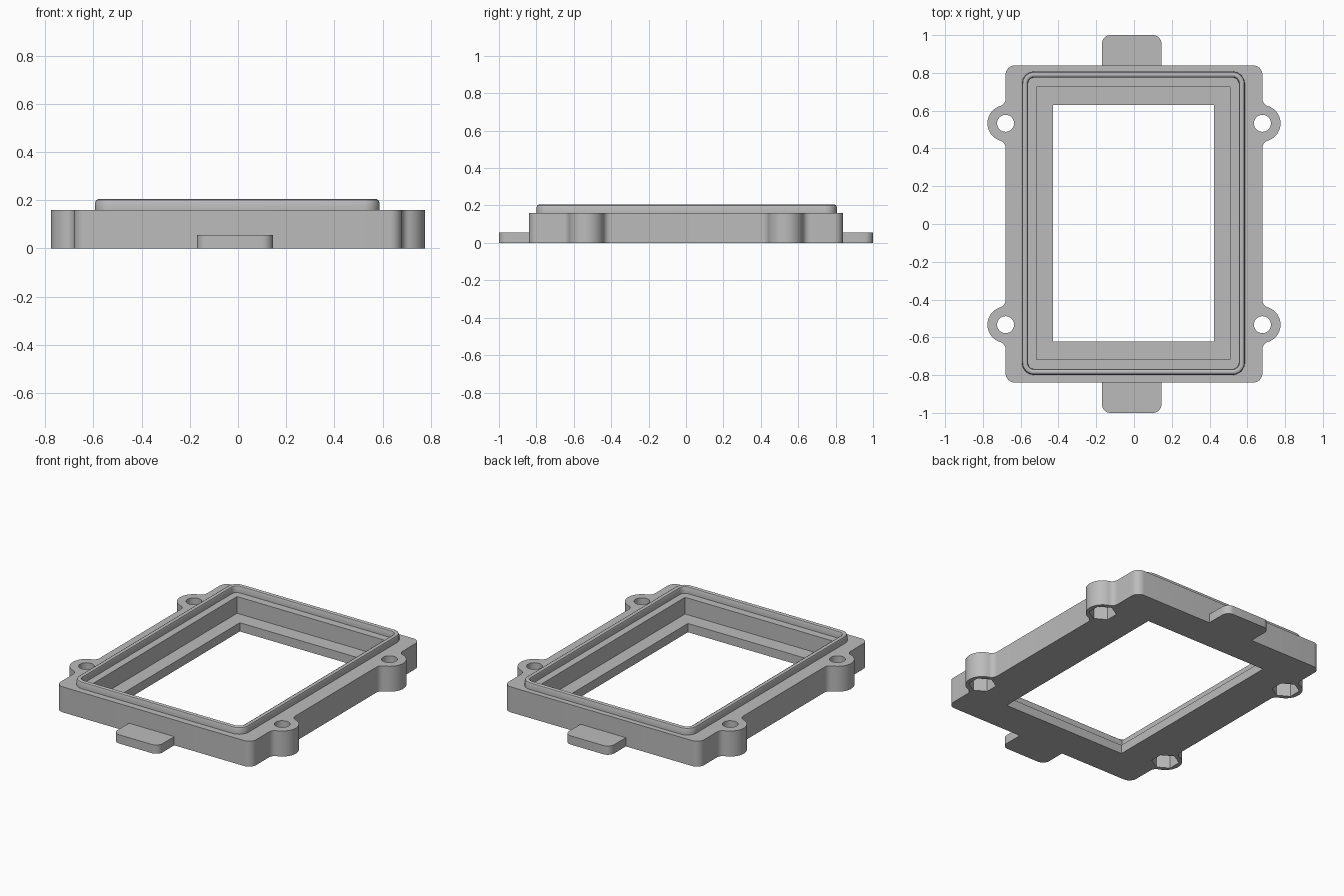
import bpy, bmesh
from math import sin, cos, pi, sqrt, asin

cube = bpy.data.objects.get("Cube")
if cube:
    bpy.data.objects.remove(cube, do_unlink=True)

grey = bpy.data.materials.new("plain grey")
grey.use_nodes = True
grey.diffuse_color = (0.5, 0.5, 0.5, 1)
grey.node_tree.nodes["Principled BSDF"].inputs["Base Color"].default_value = (0.5, 0.5, 0.5, 1)

BODY_X, BODY_Y, BODY_H = 0.68, 0.84, 0.16
EAR_Y, EAR_R, FILLET = 0.533, 0.096, 0.04
OFF_X, OFF_Y = -0.003, 0.004      # frame opening sits slightly off centre
TAB_H = 0.055


def arc(cx, cy, r, a0, a1, n):
    return [(cx + r * cos(a0 + (a1 - a0) * i / n), cy + r * sin(a0 + (a1 - a0) * i / n))
            for i in range(n + 1)]


def rounded_rect(hx, hy, r, cx=0, cy=0, n=8):
    pts = []
    for k, (sx, sy) in enumerate([(1, 1), (-1, 1), (-1, -1), (1, -1)]):
        pts += arc(cx + sx * (hx - r), cy + sy * (hy - r), r, k * pi / 2, (k + 1) * pi / 2, n)
    return pts


def finish(name, bm):
    bmesh.ops.recalc_face_normals(bm, faces=bm.faces)
    mesh = bpy.data.meshes.new(name)
    bm.to_mesh(mesh)
    bm.free()
    mesh.materials.append(grey)
    obj = bpy.data.objects.new(name, mesh)
    bpy.context.collection.objects.link(obj)
    return obj


def prism(name, pts, z0, z1):
    bm = bmesh.new()
    low = [bm.verts.new((x, y, z0)) for x, y in pts]
    high = [bm.verts.new((x, y, z1)) for x, y in pts]
    bm.faces.new(low[::-1])
    bm.faces.new(high)
    for i in range(len(pts)):
        j = (i + 1) % len(pts)
        bm.faces.new((low[i], low[j], high[j], high[i]))
    return finish(name, bm)


def box_points(hx, hy):
    return [(OFF_X + sx * hx, OFF_Y + sy * hy) for sx, sy in [(1, 1), (-1, 1), (-1, -1), (1, -1)]]


def cut(target, cutter):
    cutter.hide_render = True
    mod = target.modifiers.new("cut", "BOOLEAN")
    mod.operation, mod.solver, mod.object = "DIFFERENCE", "EXACT", cutter
    bpy.context.view_layer.objects.active = target
    bpy.ops.object.modifier_apply(modifier=mod.name)
    bpy.data.objects.remove(cutter, do_unlink=True)


def smooth(obj):
    bpy.ops.object.select_all(action="DESELECT")
    obj.select_set(True)
    bpy.context.view_layer.objects.active = obj
    bpy.ops.object.shade_smooth_by_angle(angle=pi / 6)


# Frame outline: one quarter with filleted screw ear, then mirrored
reach = sqrt((EAR_R + FILLET) ** 2 - FILLET ** 2)
tilt = asin(reach / (EAR_R + FILLET))
quarter = arc(BODY_X + FILLET, EAR_Y - reach, FILLET, pi, pi - tilt, 8)
quarter += arc(BODY_X, EAR_Y, EAR_R, -tilt, tilt, 24)[1:-1]
quarter += arc(BODY_X + FILLET, EAR_Y + reach, FILLET, pi + tilt, pi, 8)
quarter += arc(BODY_X - 0.05, BODY_Y - 0.05, 0.05, 0, pi / 2, 8)
half = quarter + [(-x, y) for x, y in reversed(quarter)]
outline = half + [(x, -y) for x, y in reversed(half)]
frame = prism("frame", outline, 0, BODY_H)

# Stepped rectangular opening
cut(frame, prism("recess_cutter", box_points(0.512, 0.722), TAB_H, 0.3))
cut(frame, prism("window_cutter", box_points(0.426, 0.627), -0.1, 0.3))

# Screw holes with hexagonal nut pockets underneath
for sx in (-1, 1):
    for sy in (-1, 1):
        x, y = sx * BODY_X, sy * EAR_Y
        cut(frame, prism("hole_cutter", arc(x, y, 0.045, 0, 2 * pi, 32)[:-1], -0.1, 0.3))
        cut(frame, prism("nut_cutter", arc(x, y, 0.079, pi / 2, 5 * pi / 2, 6)[:-1], -0.1, 0.08))
smooth(frame)

# Rounded sealing bead around the opening
profile = [(0, 0.16), (0, 0.19), (0.004, 0.2), (0.013, 0.205), (0.019, 0.205),
           (0.028, 0.2), (0.032, 0.19), (0.032, 0.16)]
bm = bmesh.new()
rings = [[bm.verts.new((x, y, z)) for x, y in
          rounded_rect(0.59 - d, 0.803 - d, 0.065 - d, OFF_X, OFF_Y)] for d, z in profile]
for k, ring in enumerate(rings):
    following = rings[(k + 1) % len(rings)]
    for i in range(len(ring)):
        j = (i + 1) % len(ring)
        bm.faces.new((ring[i], ring[j], following[j], following[i]))
smooth(finish("sealing_bead", bm))

# Pull tabs on front and back
for name, s in (("front_tab", -1), ("back_tab", 1)):
    left, right, r = -0.17, 0.145, 0.045
    pts = [(left, BODY_Y), (right, BODY_Y)]
    pts += arc(right - r, 1 - r, r, 0, pi / 2, 8) + arc(left + r, 1 - r, r, pi / 2, pi, 8)
    smooth(prism(name, [(x, s * y) for x, y in pts], 0, TAB_H))
